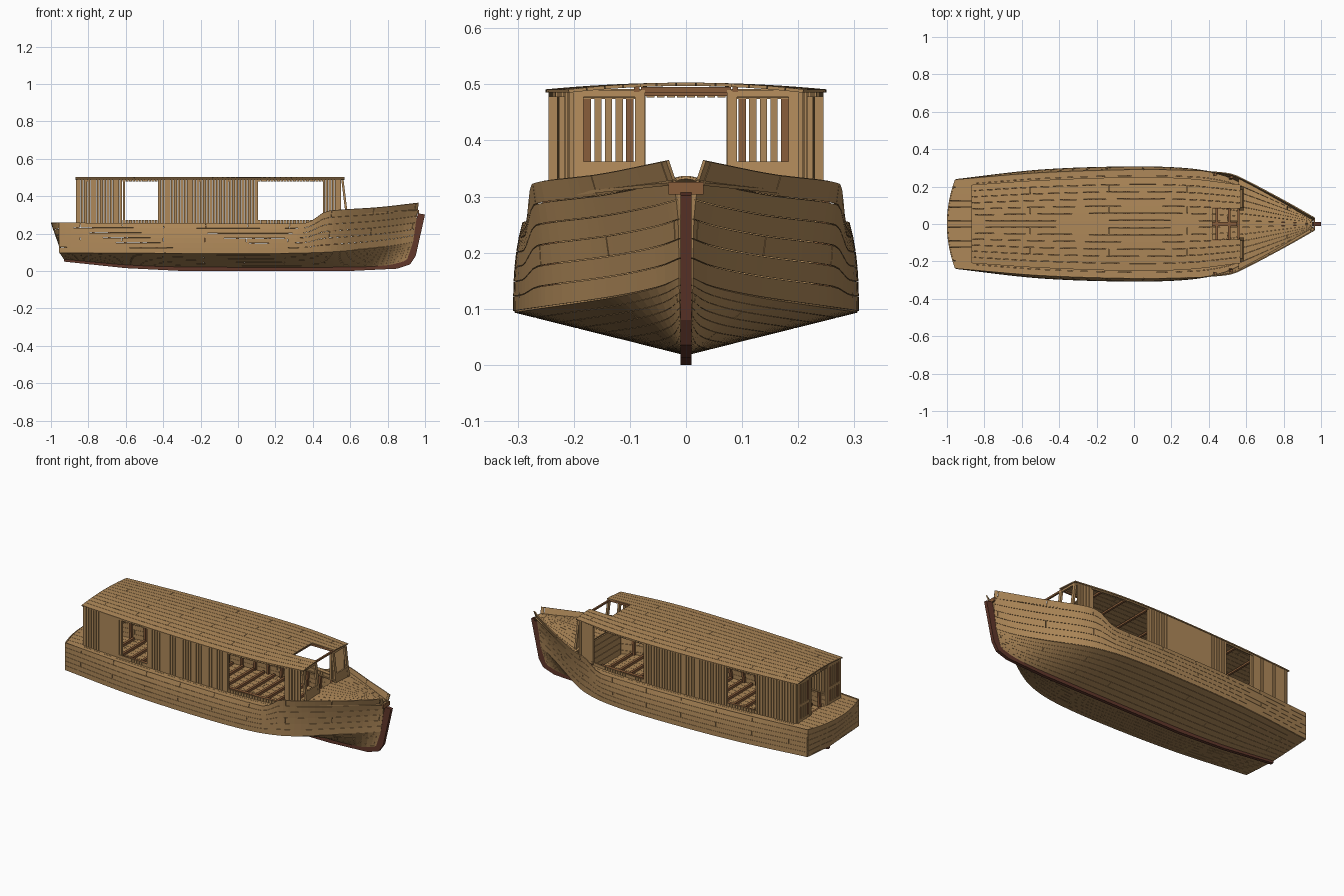
import bpy
from mathutils import Vector

if "Cube" in bpy.data.objects:
    bpy.data.objects.remove(bpy.data.objects["Cube"])


def material(name, rgb):
    m = bpy.data.materials.new(name)
    m.use_nodes = True
    m.diffuse_color = (*rgb, 1)
    m.node_tree.nodes["Principled BSDF"].inputs["Base Color"].default_value = (*rgb, 1)
    return m


PLANK = material("tan plank", (0.43, 0.25, 0.1))
BEAM = material("brown beam", (0.25, 0.11, 0.043))
KEEL = material("red brown keel", (0.12, 0.038, 0.023))


def lerp(a, b, t):
    return a + (b - a) * t


def smooth(points):
    """Smooth curve through (x, value) points."""
    n = len(points)
    slopes = []
    for i in range(n):
        a, b = points[max(i - 1, 0)], points[min(i + 1, n - 1)]
        slopes.append((b[1] - a[1]) / (b[0] - a[0]))

    def value(x):
        x = min(max(x, points[0][0]), points[-1][0])
        i = max(k for k in range(n - 1) if points[k][0] <= x)
        (x0, a), (x1, b) = points[i], points[i + 1]
        h = x1 - x0
        t = (x - x0) / h
        s = t * t * (3 - 2 * t)
        return (a + (b - a) * s + h * slopes[i] * t * (1 - t) ** 2
                - h * slopes[i + 1] * t * t * (1 - t))
    return value


def make(name, verts, faces, mat):
    mesh = bpy.data.meshes.new(name)
    mesh.from_pydata(verts, [], faces)
    mesh.materials.append(mat)
    obj = bpy.data.objects.new(name, mesh)
    bpy.context.collection.objects.link(obj)
    return obj


def loft(name, point, strakes, steps=48, mat=PLANK, thick=0.006, gap=0.02,
         mirror=False, skip=None, butts=True):
    """Planked sheet: point(t, u), planks run along t and lie side by side in u with open joints."""
    ts = [i / steps for i in range(steps + 1)]
    if butts:
        for j in range(3, steps, 7):
            ts += [(j + 0.5) / steps - 0.0005, (j + 0.5) / steps + 0.0005]
    ts.sort()
    us = [0]
    for k in range(1, strakes):
        us += [(k - gap) / strakes, (k + gap) / strakes]
    us.append(1)
    verts = [point(t, u) for t in ts for u in us]
    faces = []
    w = len(us)
    for i in range(len(ts) - 1):
        butt = ts[i + 1] - ts[i] < 0.0015
        for c in range(w - 1):
            if c % 2 == 1 or (butt and (c // 2 + i) % 3 == 0):
                continue
            if skip and skip(point((ts[i] + ts[i + 1]) / 2, (us[c] + us[c + 1]) / 2)):
                continue
            faces.append((i * w + c, i * w + c + 1, (i + 1) * w + c + 1, (i + 1) * w + c))
    obj = make(name, verts, faces, mat)
    solid = obj.modifiers.new("thickness", "SOLIDIFY")
    solid.thickness, solid.offset = thick, 0
    if mirror:
        obj.modifiers.new("mirror", "MIRROR").use_axis = (False, True, False)
    return obj


def beams(name, items, ref, mat, mirror=False):
    """Straight bars (start, end, width along ref, depth)."""
    verts, faces = [], []
    ref = Vector(ref)
    for p, q, width, depth in items:
        p, q = Vector(p), Vector(q)
        a = ref * width / 2
        b = (q - p).cross(ref).normalized() * depth / 2
        n = len(verts)
        verts += [e + s * a + r * b for e in (p, q)
                  for s, r in ((-1, -1), (1, -1), (1, 1), (-1, 1))]
        faces += [[n + k for k in f] for f in ((0, 1, 2, 3), (7, 6, 5, 4))]
        faces += [[n + k, n + 4 + k, n + 4 + (k + 1) % 4, n + (k + 1) % 4] for k in range(4)]
    obj = make(name, verts, faces, mat)
    if mirror:
        obj.modifiers.new("mirror", "MIRROR").use_axis = (False, True, False)
    return obj


# Hull lines
keel_z = smooth([(-0.93, 0.065), (-0.6, 0.035), (-0.3, 0.024), (0.6, 0.022), (0.8, 0.03), (0.9, 0.05)])
chine_y = smooth([(-0.955, 0.237), (-0.5, 0.288), (0, 0.305), (0.3, 0.294), (0.45, 0.264),
                  (0.55, 0.222), (0.7, 0.13), (0.85, 0.045), (0.935, 0.01)])
chine_z = smooth([(-0.955, 0.1), (0, 0.096), (0.3, 0.098), (0.5, 0.105), (0.7, 0.122), (0.85, 0.14), (0.935, 0.155)])
sheer_y = smooth([(-0.955, 0.235), (-0.5, 0.272), (0, 0.288), (0.3, 0.284), (0.45, 0.276),
                  (0.52, 0.266), (0.58, 0.242), (0.8, 0.126), (0.965, 0.033)])
sheer_z = smooth([(-0.955, 0.258), (0, 0.254), (0.36, 0.256), (0.4, 0.272), (0.46, 0.314),
                  (0.52, 0.325), (0.75, 0.34), (0.965, 0.364)])
cabin_y = smooth([(-0.87, 0.2), (-0.5, 0.225), (0, 0.241), (0.3, 0.233), (0.57, 0.2)])


def keel(t):
    x = lerp(-0.93, 0.9, t)
    return Vector((x, 0.006, keel_z(x)))


def chine(t):
    x = lerp(-0.955, 0.935, t)
    return Vector((x, chine_y(x), chine_z(x)))


def side(t, u):
    a = chine(t)
    x = lerp(-0.955, 0.965, t)
    power = lerp(lerp(3, 1.3, t ** 3), 4, t ** 25)
    y = lerp(a.y, sheer_y(x), u ** power)
    return Vector((lerp(a.x, x, u), y, lerp(a.z, sheer_z(x), u)))


def transom(t, u):
    v = 2 * t - 1
    x = -0.955 - lerp(-0.025, 0.043, u) * (1 - v * v)
    return Vector((x, 0.236 * v, lerp(lerp(0.065, 0.1, abs(v)), 0.258, u)))


def bow_fill(t, u):
    p = side(1, 0.72 * t)
    return Vector((p.x - 0.004, lerp(-p.y, p.y, u), p.z))


loft("hull_bottom", lambda t, u: keel(t).lerp(chine(t), u), 8, 60, mirror=True)
loft("hull_sides", side, 6, 60, mirror=True)
loft("transom", transom, 5, 16, butts=False)
loft("bow_fill", bow_fill, 1, 8, butts=False)
beams("bow_crosspiece", [((0.963, -0.031, 0.315), (0.963, 0.031, 0.315), 0.022, 0.008)], (0, 0, 1), BEAM)

# Keel and stem in one swept piece
outer = [(-0.93, 0.05), (-0.6, 0.015), (-0.3, 0), (0.6, 0), (0.85, 0.012), (0.92, 0.035), (0.95, 0.08), (1, 0.302)]
inner = [(-0.93, 0.075), (-0.6, 0.045), (-0.3, 0.034), (0.6, 0.032), (0.83, 0.048), (0.88, 0.07), (0.91, 0.1), (0.962, 0.308)]


def stem(t, u):
    i = round(t * 7)
    a, b = outer[i], inner[i]
    return Vector((lerp(a[0], b[0], u), 0, lerp(a[1], b[1], u)))


loft("keel_and_stem", stem, 1, 7, KEEL, 0.019, butts=False)


# Decks and floor
def side_deck(t, u):
    x = lerp(-0.955, 0.56, t)
    edge = lerp(chine_y(x), sheer_y(x), 0.25 if x > 0.4 else 0.97)
    return Vector((x, lerp(cabin_y(x) - 0.012, edge, u), 0.251))


def stern_deck(t, u):
    v = 2 * u - 1
    return Vector((lerp(-0.955 - 0.04 * (1 - v * v), -0.85, t), 0.232 * v, 0.251 + 0.004 * (1 - v * v)))


def fore_deck(t, u):
    x, v = lerp(0.56, 0.955, t), 2 * u - 1
    return Vector((x, v * (sheer_y(x) - 0.006), lerp(0.3, 0.322, t) + 0.012 * (1 - v * v)))


def floor(t, u):
    x = lerp(-0.93, 0.58, t)
    return Vector((x, (2 * u - 1) * (chine_y(x) - 0.01), 0.125))


loft("side_decks", side_deck, 2, mirror=True)
loft("stern_deck", stern_deck, 13, 6, butts=False)
loft("foredeck", fore_deck, 13, 16)
loft("cabin_floor", floor, 15)
beams("floor_joists", [((x, 0.02 - chine_y(x), 0.135), (x, chine_y(x) - 0.02, 0.135), 0.014, 0.014)
                       for x in [-0.84 + 0.0675 * i for i in range(21)]], (1, 0, 0), BEAM)
beams("keelson", [((-0.85, 0, 0.14), (0.55, 0, 0.14), 0.02, 0.014)], (0, 1, 0), BEAM)
inset = Vector((0, -0.012, 0))
beams("hull_ribs", [(side(t, 0) + inset, side(t, 0.92) + inset, 0.014, 0.014)
                    for t in [0.05 + 0.045 * i for i in range(17)]], (1, 0, 0), BEAM, True)
beams("fore_bulkhead", [((0.565, -0.2, z), (0.565, 0.2, z), 0.008, 0.033)
                        for z in (0.145, 0.18, 0.215, 0.25, 0.285)], (1, 0, 0), PLANK)

# Cabin sides: upright boards, leaving two openings on each side
openings = [(-0.61, -0.42), (0.1, 0.46)]
boards = []
for i in range(82):
    x = -0.85 + 0.0172 * i
    y = cabin_y(x)
    spans = [(0.25, 0.489)]
    if any(a < x < b for a, b in openings):
        spans = [(0.25, 0.272), (0.477, 0.489)]
    for z0, z1 in spans:
        boards.append(((x, y, z0), (x, y, z1), 0.0147, 0.008))
beams("cabin_side_boards", boards, (1, 0, 0), PLANK, True)
beams("opening_posts", [((x, cabin_y(x) - 0.006, 0.25), (x, cabin_y(x) - 0.006, 0.487), 0.012, 0.012)
                        for x in [e for pair in openings for e in pair]], (1, 0, 0), PLANK, True)


# Raked cabin front with a doorway and two window openings
def front(y, z):
    return (lerp(0.58, 0.558, (z - 0.31) / 0.18), y, z)


beams("cabin_front_uprights", [(front(y, 0.3), front(y, 0.489), w, 0.012)
                               for y, w in ((0.082, 0.018), (0.192, 0.018))], (0, 1, 0), PLANK, True)
beams("cabin_front_panels", [(front(0.137, a), front(0.137, b), 0.095, 0.01)
                             for a, b in ((0.3, 0.362), (0.477, 0.489))], (0, 1, 0), PLANK, True)
beams("door_header", [(front(-0.08, 0.49), front(0.08, 0.49), 0.01, 0.01)], (0, 0, 1), BEAM)

# Cabin back: slatted on both sides of a doorway
slats = [((-0.86, 0.1 + 0.019 * i, 0.25), (-0.86, 0.1 + 0.019 * i, 0.489), 0.013, 0.008) for i in range(5)]
posts = [((-0.86, y, 0.25), (-0.86, y, 0.489), 0.016, 0.012) for y in (0.08, 0.192)]
beams("cabin_back_slats", slats[1:4] + posts, (0, 1, 0), PLANK, True)
beams("cabin_back_end_slats", [slats[0], slats[4]], (0, 1, 0), BEAM, True)
beams("cabin_back_rails", [((-0.86, 0.075, z), (-0.86, 0.2, z), 0.018, 0.01)
                           for z in (0.263, 0.35, 0.483)], (0, 0, 1), PLANK, True)
beams("back_door_boards", [((-0.86, y, 0.476), (-0.86, y, 0.495), 0.014, 0.008)
                           for y in (0.009, 0.027, 0.045, 0.063)], (0, 1, 0), PLANK, True)


# Cambered roof with a hatch cut at its front edge
def roof(t, u):
    x, v = lerp(-0.87, 0.57, t), 2 * u - 1
    return Vector((x, v * (cabin_y(x) + 0.009), 0.488 + 0.012 * (1 - v * v)))


loft("roof", roof, 13, gap=0.025, skip=lambda p: p.x > 0.42 and abs(p.y) < 0.082)
beams("roof_beams", [((x, -cabin_y(x), 0.484), (x, cabin_y(x), 0.484), 0.012, 0.01)
                     for x in [-0.8 + 0.15 * i for i in range(9)]], (1, 0, 0), BEAM)
beams("hatch_sides", [((0.41, 0.088, 0.492), (0.565, 0.088, 0.492), 0.01, 0.012)], (0, 1, 0), BEAM, True)
